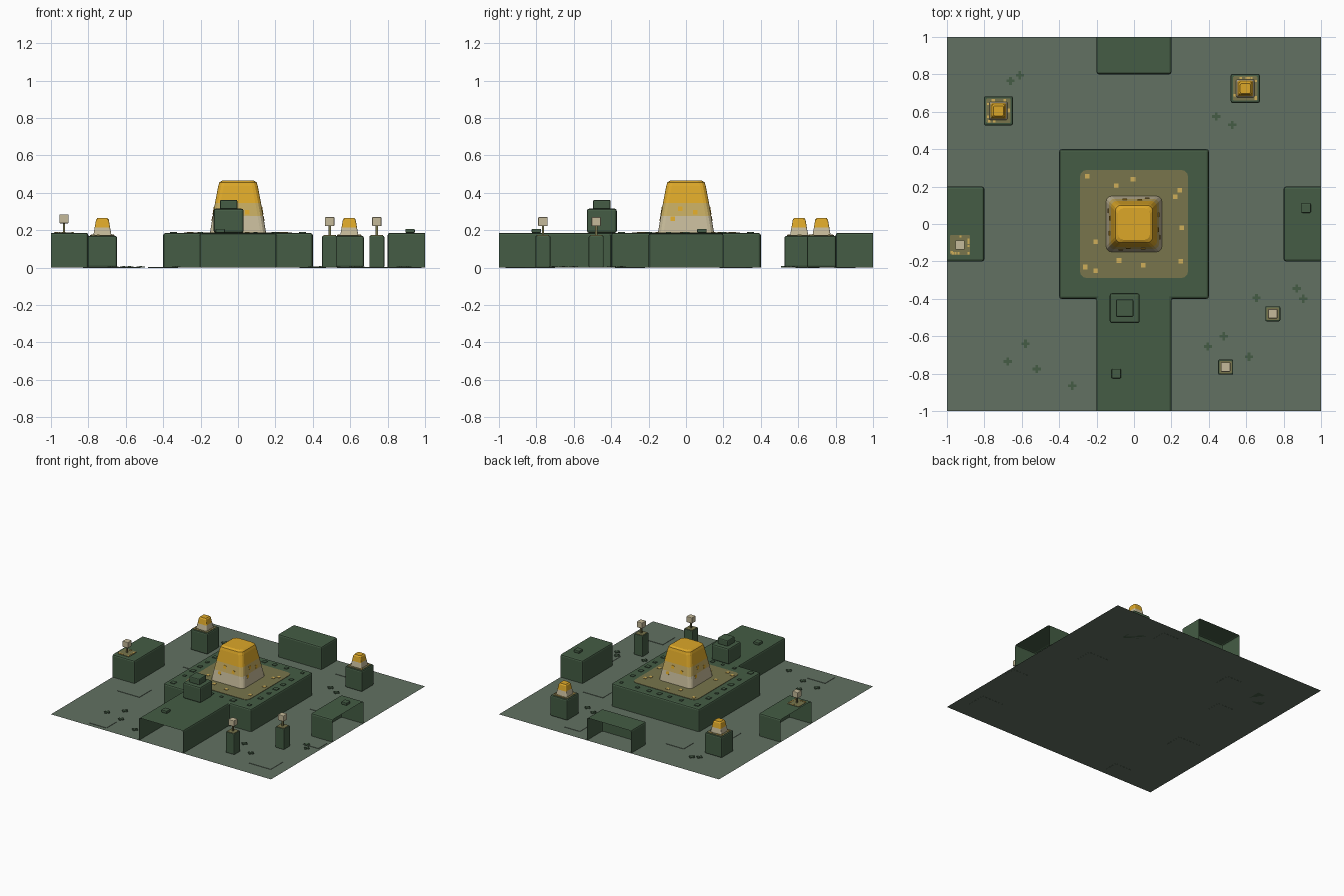
import bpy, bmesh, math, random
from mathutils import Matrix, Vector

random.seed(4)
default = bpy.data.objects.get("Cube")
if default:
    bpy.data.objects.remove(default, do_unlink=True)


def material(name, rgb):
    mat = bpy.data.materials.new(name)
    mat.use_nodes = True
    mat.diffuse_color = (*rgb, 1)
    mat.node_tree.nodes["Principled BSDF"].inputs["Base Color"].default_value = (*rgb, 1)
    return mat


STONE = material("grey green ground", (.122, .165, .122))
GREEN = material("dark green", (.058, .107, .058))
OLIVE = material("olive sand", (.188, .178, .072))
GOLD = material("gold", (.72, .39, .022))
TAN = material("golden tan", (.56, .41, .12))
CREAM = material("cream", (.56, .49, .32))
SPOT = material("pale gold", (.63, .43, .1))


def finish(bm, name, mats, bevel=0):
    bmesh.ops.recalc_face_normals(bm, faces=bm.faces)
    mesh = bpy.data.meshes.new(name)
    bm.to_mesh(mesh)
    bm.free()
    obj = bpy.data.objects.new(name, mesh)
    bpy.context.collection.objects.link(obj)
    for mat in mats:
        mesh.materials.append(mat)
    if bevel:
        mod = obj.modifiers.new("soft edges", "BEVEL")
        mod.width, mod.segments = bevel, 2
    return obj


def add_box(bm, centre, size, turn=Matrix()):
    matrix = Matrix.Translation(centre) @ turn @ Matrix.Diagonal((*size, 1))
    bmesh.ops.create_cube(bm, size=1, matrix=matrix)


def box(name, x, y, half, z0, z1, mat, bevel=0):
    bm = bmesh.new()
    add_box(bm, (x, y, (z0 + z1) / 2), (half * 2, half * 2, z1 - z0))
    return finish(bm, name, [mat], bevel)


def terrace(name, outline, height):
    """Hollow raised platform, open underneath and along the tile border."""
    bm = bmesh.new()
    low = [bm.verts.new((x, y, 0)) for x, y in outline]
    high = [bm.verts.new((x, y, height)) for x, y in outline]
    bm.faces.new(high)
    for i, (x, y) in enumerate(outline):
        j = (i + 1) % len(outline)
        u, v = outline[j]
        on_border = (abs(x) == 1 and x == u) or (abs(y) == 1 and y == v)
        if not on_border:
            bm.faces.new((low[i], low[j], high[j], high[i]))
    return finish(bm, name, [GREEN], .012)


def rounded_square(half, radius):
    points = []
    for quarter in range(4):
        for step in range(4):
            angle = math.radians(90 * quarter + 30 * step)
            corner = math.radians(90 * quarter + 45)
            reach = (half - radius) * math.sqrt(2)
            points.append((reach * math.cos(corner) + radius * math.cos(angle),
                           reach * math.sin(corner) + radius * math.sin(angle)))
    return points


def mound(name, x, y, z, rings, radius, mats, bands):
    """Stack of rounded squares; bands gives the material of each level."""
    bm = bmesh.new()
    loops = [[bm.verts.new((x + a, y + b, z + h)) for a, b in rounded_square(half, radius)]
             for half, h in rings]
    for level, (lower, upper) in enumerate(zip(loops, loops[1:])):
        for i in range(len(lower)):
            j = (i + 1) % len(lower)
            face = bm.faces.new((lower[i], lower[j], upper[j], upper[i]))
            face.material_index = bands[level]
    bm.faces.new(loops[-1]).material_index = bands[-1]
    return finish(bm, name, mats)


def patch(name, x, y, z, half, radius):
    mound(name, x, y, z, [(half, 0), (half, .003)], radius, [OLIVE], [0])


def spots(name, places, z, size):
    bm = bmesh.new()
    for x, y in places:
        add_box(bm, (x, y, z), (size, size, .004))
    finish(bm, name, [SPOT])


def rim_spots(name, x, y, z, reach):
    places = []
    for i in range(10):
        side = random.choice((-reach, reach))
        along = random.uniform(-reach, reach)
        a, b = (side, along) if i % 2 else (along, side)
        places.append((x + a, y + b))
    spots(name, places, z, .012)


# Ground sheet and low paving slabs
bm = bmesh.new()
bmesh.ops.create_grid(bm, x_segments=1, y_segments=1, size=1)
finish(bm, "ground", [STONE])

bm = bmesh.new()
for x, y, w in ((.8, -.78, .2), (-.73, -.3, .2), (.91, -.3, .14), (-.6, -.9, .16),
                (-.6, .3, .14), (.62, .25, .18), (.4, .85, .14), (-.4, .65, .16)):
    add_box(bm, (x, y, .001), (w, w * .8, .004))
finish(bm, "paving_slabs", [STONE])

# Terraces: plateau with its approach, and three at the tile border
H = .185
terrace("plateau", [(-.2, -1), (.2, -1), (.2, -.4), (.4, -.4), (.4, .4),
                    (-.4, .4), (-.4, -.4), (-.2, -.4)], H)
terrace("back_terrace", [(-.2, .8), (.2, .8), (.2, 1), (-.2, 1)], H)
for name, s in (("left_terrace", 1), ("right_terrace", -1)):
    terrace(name, [(s * .8, -.2), (s, -.2), (s, .2), (s * .8, .2)], H)

# Sandy court with scattered pale tiles
patch("sand_court", 0, 0, H, .29, .04)
spots("court_tiles", [(-.25, .255), (-.095, .205), (-.005, .24), (.245, .18),
                      (.22, .145), (.255, -.02), (.25, -.2), (.05, -.22),
                      (-.08, -.195), (-.205, -.095), (-.26, -.23), (-.205, -.25)],
      H + .004, .025)

# Central golden mound, cream at the foot and gold at the crown
mound("central_mound", 0, 0, H,
      [(.15, 0), (.135, .09), (.123, .16), (.106, .25), (.1, .27), (.085, .28)],
      .03, [CREAM, TAN, GOLD], [0, 1, 2, 2, 2])
bm = bmesh.new()
for quarter in range(4):
    spin = Matrix.Rotation(math.pi / 2 * quarter, 4, "Z")
    tilt = spin @ Matrix.Rotation(math.atan(.17), 4, "Y").inverted()
    for along, z in ((-.03, .315), (.05, .295), (-.07, .26)):
        place = spin @ Vector((.15 - (z - H) * .17, along, z))
        add_box(bm, place, (.006, .024, .024), tilt)
finish(bm, "mound_tiles", [GOLD])

# Stepped green block on the approach, and two small stones
box("step_block", -.05, -.45, .08, H, .315, GREEN, .012)
box("step_block_cap", -.05, -.45, .047, .31, .362, GREEN, .008)
box("approach_stone", -.095, -.8, .025, H, .207, GREEN, .005)
box("terrace_stone", .92, .085, .025, H, .207, GREEN, .005)

# Two green pedestals with small golden mounds
P = .17
for side, x, y in (("right", -.725, .605), ("left", .595, .725)):
    box(side + "_pedestal", x, y, .078, 0, P, GREEN, .01)
    patch(side + "_pedestal_sand", x, y, P, .066, .01)
    rim_spots(side + "_pedestal_tiles", x, y, P + .004, .056)
    mound(side + "_small_mound", x, y, P, [(.049, 0), (.041, .045), (.034, .086), (.027, .095)],
          .008, [CREAM, GOLD], [0, 1, 1])


# Lantern posts with cream heads
def lantern(name, x, y, z):
    box(name + "_stem", x, y, .006, z, z + .06, OLIVE)
    box(name + "_head", x, y, .025, z + .052, z + .1, CREAM, .004)


for name, x, y in (("front_lantern", .49, -.765), ("side_lantern", .742, -.48)):
    box(name + "_pillar", x, y, .04, 0, P, GREEN, .006)
    patch(name + "_sand", x, y, P, .033, .006)
    lantern(name, x, y, P)
patch("terrace_lantern_sand", -.93, -.112, H, .054, .01)
rim_spots("terrace_lantern_tiles", -.93, -.112, H + .004, .045)
lantern("terrace_lantern", -.93, -.112, H)

# Cross shaped grass tufts
bm = bmesh.new()
for x, y in ((-.66, .765), (-.61, .795), (.44, .575), (.525, .53), (.87, -.345),
             (.905, -.4), (.655, -.395), (.48, -.6), (.395, -.655), (.615, -.71),
             (-.58, -.64), (-.675, -.735), (-.52, -.775), (-.33, -.865)):
    add_box(bm, (x, y, .004), (.044, .014, .006))
    add_box(bm, (x, y, .004), (.014, .044, .0064))
finish(bm, "grass_tufts", [GREEN])

# Low moss tiles on the terrace tops
bm = bmesh.new()
for i in range(24):
    angle = math.tau * i / 24
    reach = .345 / max(abs(math.cos(angle)), abs(math.sin(angle)))
    w = random.uniform(.02, .04)
    add_box(bm, (reach * math.cos(angle), reach * math.sin(angle), H + .002), (w, w, .006))
finish(bm, "moss_tiles", [GREEN])
